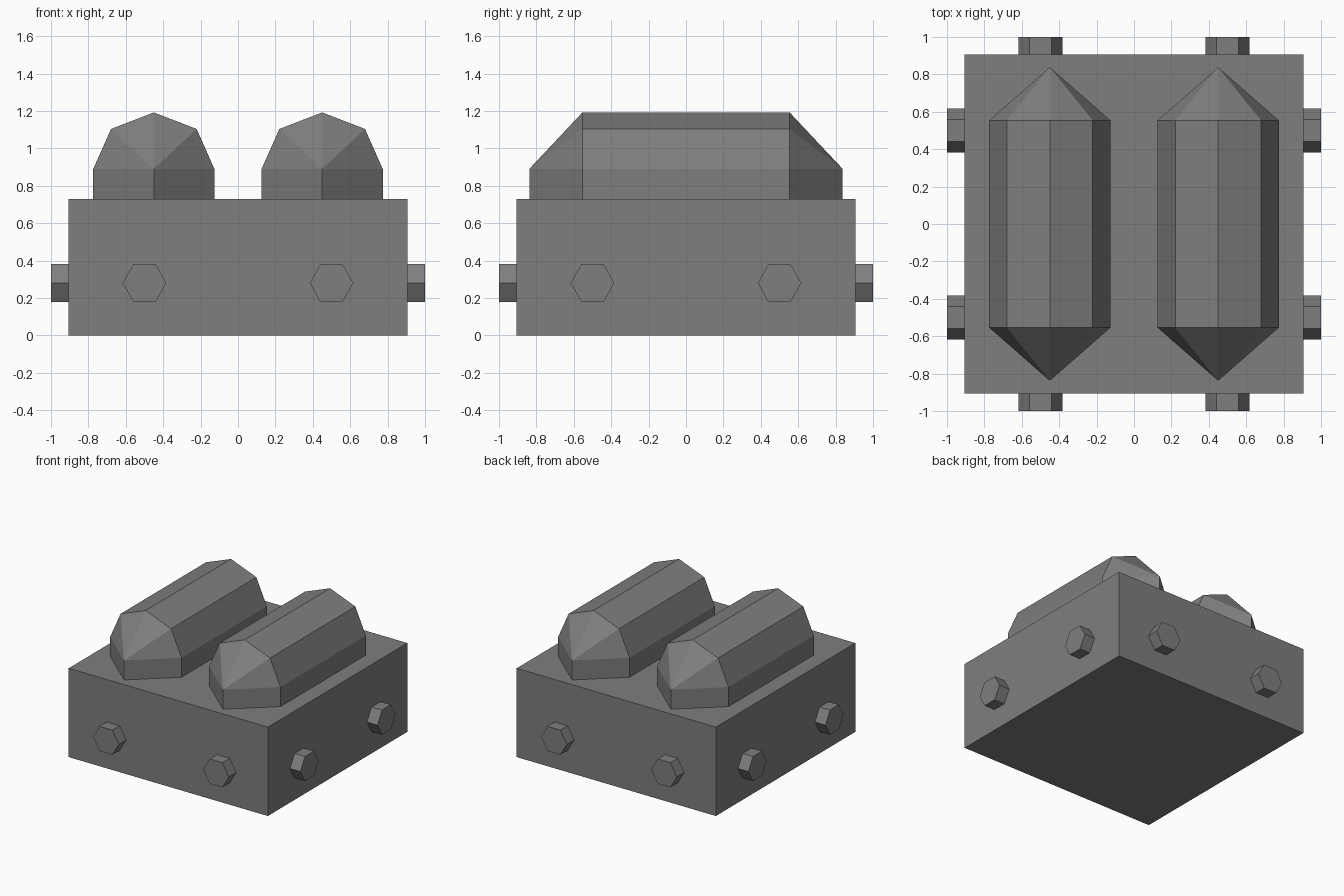
import bpy, bmesh
from math import cos, sin, pi
from mathutils import Matrix

if "Cube" in bpy.data.objects:
    bpy.data.objects.remove(bpy.data.objects["Cube"])

# Dark grey for every part
grey = bpy.data.materials.new("dark_grey")
grey.diffuse_color = (0.21, 0.21, 0.21, 1)
grey.use_nodes = True
grey.node_tree.nodes["Principled BSDF"].inputs["Base Color"].default_value = grey.diffuse_color


def finish(bm, name):
    bmesh.ops.recalc_face_normals(bm, faces=bm.faces)
    mesh = bpy.data.meshes.new(name)
    bm.to_mesh(mesh)
    bm.free()
    mesh.materials.append(grey)
    obj = bpy.data.objects.new(name, mesh)
    bpy.context.collection.objects.link(obj)
    return obj


# Square base block
bm = bmesh.new()
bmesh.ops.create_cube(bm, size=1, matrix=Matrix.Translation((0, 0, 0.365))
                      @ Matrix.Diagonal((1.81, 1.81, 0.73, 1)))
finish(bm, "base_block")

# Rounded bars on top: arched profile with fan-shaped pointed ends
R, H, BODY, TIP = 0.324, 0.302, 0.554, 0.838
SPRING, FLOOR = 0.89, 0.73


def rounded_bar(name, x):
    bm = bmesh.new()
    arch = [(R * cos(i * pi / 4), SPRING + H * sin(i * pi / 4)) for i in range(5)]
    profile = [(R, FLOOR)] + arch + [(-R, FLOOR)]
    rings = {s: [bm.verts.new((x + px, s * BODY, pz)) for px, pz in profile]
             for s in (-1, 1)}
    floor_tips = {}
    for s, ring in rings.items():
        tip = bm.verts.new((x, s * TIP, SPRING))
        low = floor_tips[s] = bm.verts.new((x, s * TIP, FLOOR))
        for a, b in zip(ring[1:5], ring[2:6]):
            bm.faces.new((a, b, tip))
        bm.faces.new((ring[0], ring[1], tip, low))
        bm.faces.new((ring[5], ring[6], low, tip))
    f, b = rings[-1], rings[1]
    for i in range(6):
        bm.faces.new((f[i], f[i + 1], b[i + 1], b[i]))
    bm.faces.new((f[0], floor_tips[-1], f[6], b[6], floor_tips[1], b[0]))
    finish(bm, name)


rounded_bar("left_bar", -0.45)
rounded_bar("right_bar", 0.45)

# Hexagonal bolts, two per side
for k, side in enumerate(("front", "right", "back", "left")):
    for n, x in enumerate((-0.5, 0.5), 1):
        bm = bmesh.new()
        ring = [bm.verts.new((x + 0.117 * cos(i * pi / 3), -0.905,
                              0.28 + 0.117 * sin(i * pi / 3))) for i in range(6)]
        cap = bm.faces.new(ring)
        out = bmesh.ops.extrude_face_region(bm, geom=[cap], use_keep_orig=True)["geom"]
        verts = [g for g in out if isinstance(g, bmesh.types.BMVert)]
        bmesh.ops.translate(bm, verts=verts, vec=(0, -0.095, 0))
        bmesh.ops.transform(bm, matrix=Matrix.Rotation(k * pi / 2, 4, 'Z'), verts=bm.verts)
        finish(bm, f"{side}_bolt_{n}")
